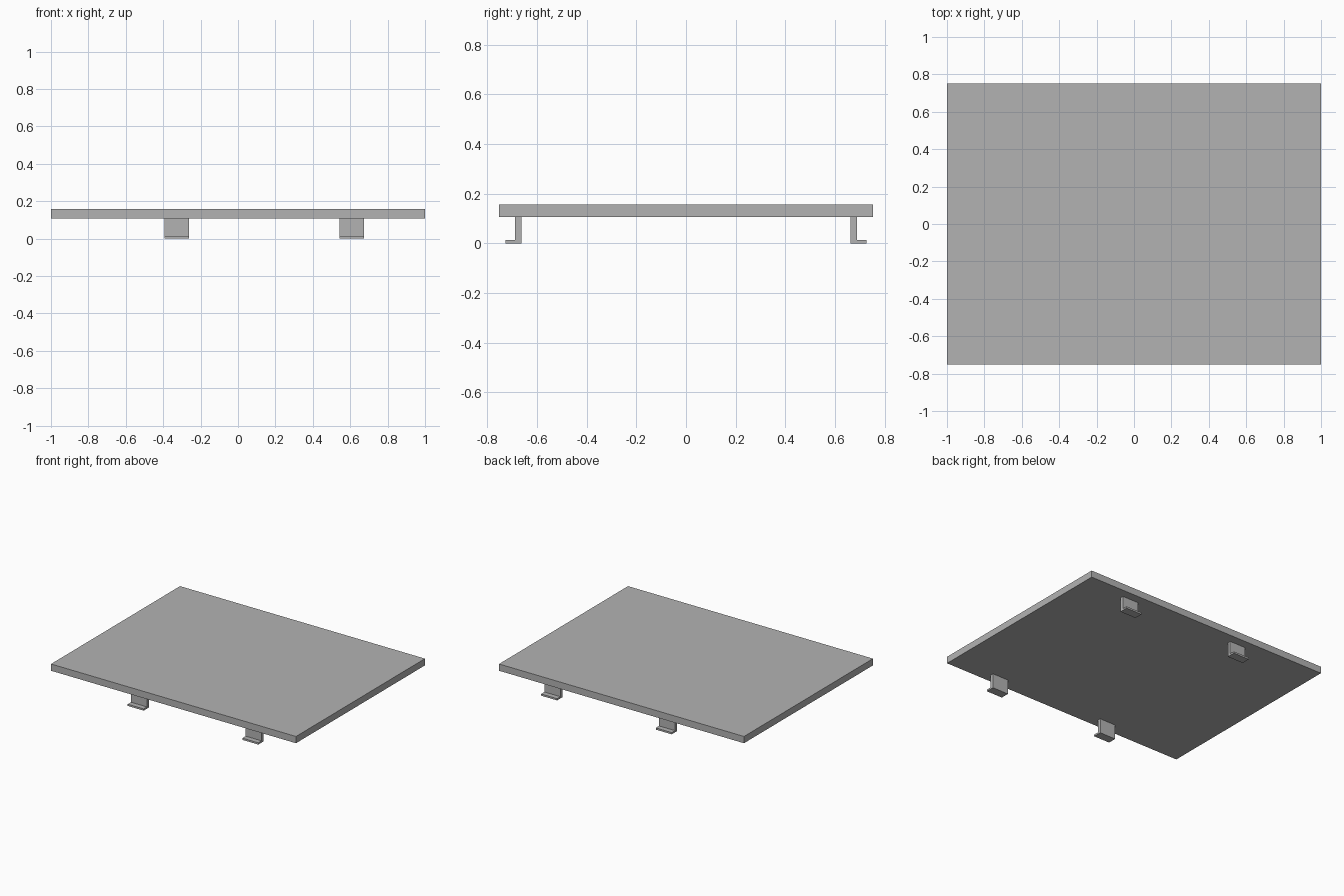
import bpy
import bmesh

cube = bpy.data.objects.get("Cube")
if cube:
    bpy.data.objects.remove(cube, do_unlink=True)

# Single grey material
grey = bpy.data.materials.new("plain grey")
grey.use_nodes = True
colour = (0.45, 0.45, 0.45, 1)
grey.diffuse_color = colour
grey.node_tree.nodes["Principled BSDF"].inputs["Base Color"].default_value = colour


def extrude_profile(name, profile, x_min, x_max):
    """Extrude a closed (y, z) outline along x."""
    bm = bmesh.new()
    face = bm.faces.new([bm.verts.new((x_min, y, z)) for y, z in profile])
    result = bmesh.ops.extrude_face_region(bm, geom=[face])
    verts = [v for v in result["geom"] if isinstance(v, bmesh.types.BMVert)]
    bmesh.ops.translate(bm, verts=verts, vec=(x_max - x_min, 0, 0))
    bmesh.ops.recalc_face_normals(bm, faces=bm.faces)
    mesh = bpy.data.meshes.new(name)
    bm.to_mesh(mesh)
    bm.free()
    mesh.materials.append(grey)
    obj = bpy.data.objects.new(name, mesh)
    bpy.context.collection.objects.link(obj)
    return obj


# Flat panel
BOTTOM, TOP, DEPTH = 0.107, 0.157, 0.752
extrude_profile("panel", [(-DEPTH, BOTTOM), (DEPTH, BOTTOM), (DEPTH, TOP), (-DEPTH, TOP)], -1, 1)

# L-shaped clips with the foot turned outward, two per long edge
INNER, OUTER, TOE, FOOT = 0.663, 0.688, 0.726, 0.013
clip = [(INNER, 0), (TOE, 0), (TOE, FOOT), (OUTER, FOOT), (OUTER, BOTTOM), (INNER, BOTTOM)]
for edge, sign in (("front", -1), ("back", 1)):
    for side, x in (("right", -0.327), ("left", 0.609)):
        outline = [(sign * y, z) for y, z in clip]
        extrude_profile(f"{edge}_{side}_clip", outline, x - 0.065, x + 0.065)
